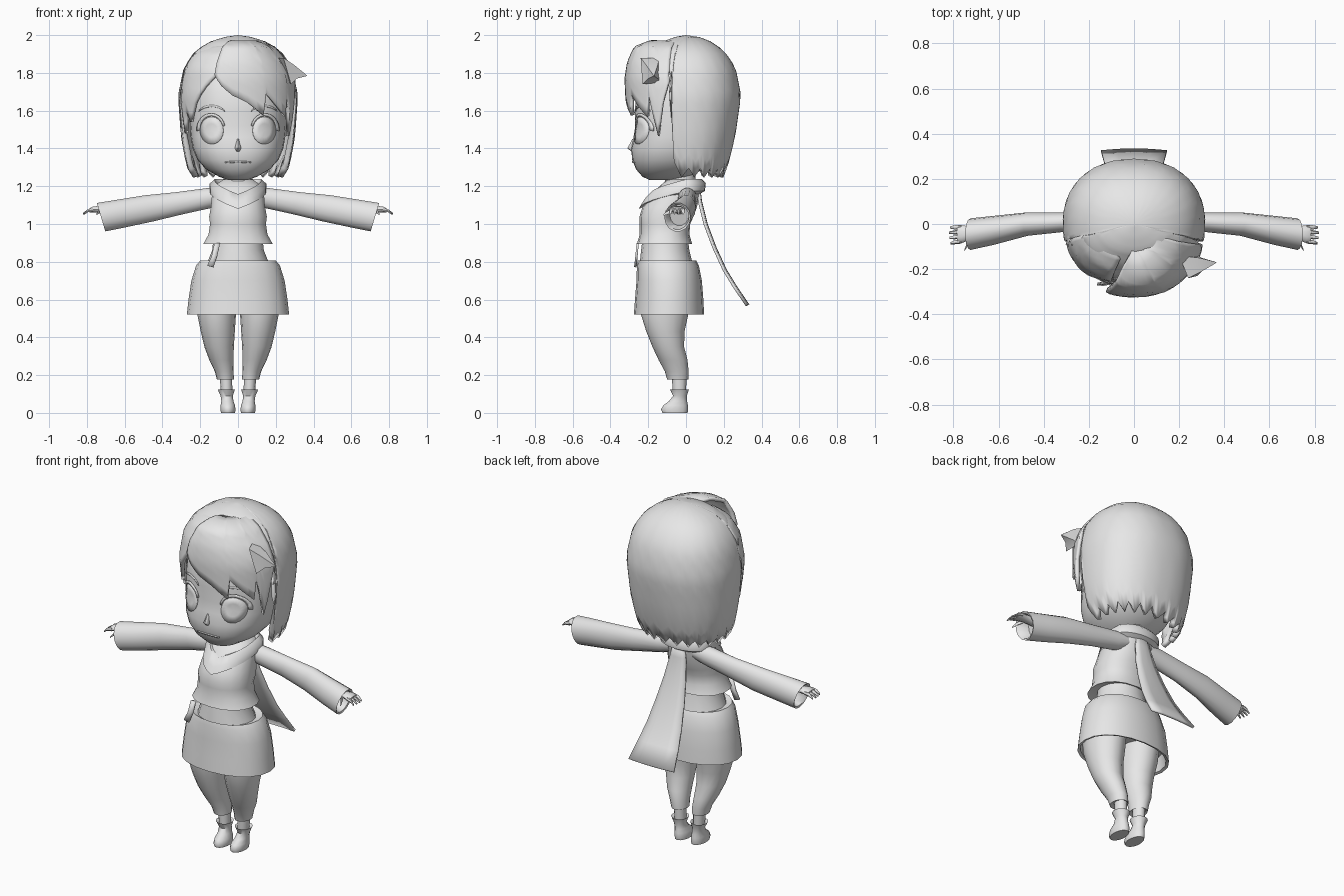
import bpy, bmesh, math
from mathutils import Vector
from mathutils.bvhtree import BVHTree

GREY = bpy.data.materials.new("plain_grey")
GREY.diffuse_color = (0.8, 0.8, 0.8, 1)


def grid(name, rows, close=False, caps=False, mirror=False, thick=0, angle=50, away=None):
    """Skin rows of points into a surface; optional end caps, mirror and thickness."""
    bm = bmesh.new()
    vs = [[bm.verts.new(p) for p in r] for r in rows]
    n = len(rows[0])
    for a, b in zip(vs, vs[1:]):
        for i in range(n if close else n - 1):
            j = (i + 1) % n
            bm.faces.new((a[i], a[j], b[j], b[i]))
    if caps:
        bm.faces.new(vs[0])
        bm.faces.new(vs[-1])
    bmesh.ops.remove_doubles(bm, verts=bm.verts, dist=1e-4)
    bmesh.ops.recalc_face_normals(bm, faces=bm.faces)
    if away is not None:   # make open sheets face away from a point
        s = sum(f.normal.dot(f.calc_center_median() - Vector(away)) * f.calc_area() for f in bm.faces)
        if s < 0:
            bmesh.ops.reverse_faces(bm, faces=bm.faces)
    me = bpy.data.meshes.new(name)
    bm.to_mesh(me)
    bm.free()
    me.materials.append(GREY)
    me.shade_smooth()
    me.set_sharp_from_angle(angle=math.radians(angle))
    ob = bpy.data.objects.new(name, me)
    bpy.context.collection.objects.link(ob)
    if thick:
        m = ob.modifiers.new("thickness", 'SOLIDIFY')
        m.thickness, m.offset = thick, -1
    if mirror:
        ob.modifiers.new("mirror", 'MIRROR')
    return ob


def spow(v, e):
    return math.copysign(abs(v) ** e, v)


def column(name, rings, n=16, e=1.0, **kw):
    """Upright body part: rings of (z, centre x, half width, front y, back y)."""
    rows = []
    for z, cx, rx, f, b in rings:
        rows.append([(cx + rx * spow(math.sin(t), e), (f + b) / 2 - (b - f) / 2 * spow(math.cos(t), e), z)
                     for t in (2 * math.pi * i / n for i in range(n))])
    return grid(name, rows, close=True, caps=True, **kw)


def limb(name, rings, n=12, slant=0.0, **kw):
    """Part running along x: rings of (x, y, z, half depth, half height)."""
    rows = []
    for x, y, z, ry, rz in rings:
        rows.append([(x + slant * rz * math.sin(t), y + ry * math.cos(t), z + rz * math.sin(t))
                     for t in (2 * math.pi * i / n for i in range(n))])
    return grid(name, rows, close=True, caps=True, mirror=True, **kw)


def interp(tab, x):
    """Linear lookup in a table whose keys rise."""
    if x <= tab[0][0]:
        return tab[0][1:]
    for a, b in zip(tab, tab[1:]):
        if x <= b[0]:
            k = (x - a[0]) / (b[0] - a[0])
            return [p + (q - p) * k for p, q in zip(a[1:], b[1:])]
    return tab[-1][1:]


def shell(name, prof, edge, top, rows=12, thick=0.02):
    """Hair sheet: prof rows (z, half width, front, back); edge rows (angle from front, lower z)."""
    cols = []
    for a, b in zip(edge, edge[1:]):
        cols += [a, ((a[0] + b[0]) / 2, (a[1] + b[1]) / 2)]
    cols.append(edge[-1])
    ztop = prof[-1][0]
    out = [[top] * len(cols)]
    for r in range(1, rows + 1):
        u = (r / rows) ** 1.6
        line = []
        for deg, zb in cols:
            z = ztop + (zb - ztop) * u
            w, f, b = interp(prof, z)
            s, c = math.sin(math.radians(deg)), math.cos(math.radians(deg))
            c = spow(c, 0.9)
            line.append((w * spow(s, 0.9), -(f if c > 0 else b) * c, z))
        out.append(line)
    return grid(name, out, thick=thick, angle=60, away=(0, 0, 1.55))


# Head
head = column("head", [
    (1.232, 0, .05, -.19, -.04), (1.25, 0, .10, -.23, .02), (1.29, 0, .17, -.265, .09),
    (1.34, 0, .215, -.285, .14), (1.40, 0, .24, -.29, .18), (1.46, 0, .25, -.278, .2),
    (1.52, 0, .255, -.268, .22), (1.60, 0, .257, -.272, .23), (1.70, 0, .25, -.26, .23),
    (1.80, 0, .22, -.22, .2), (1.88, 0, .13, -.12, .12)], n=28, e=.88)
tree = BVHTree.FromPolygons([v.co for v in head.data.vertices], [p.vertices for p in head.data.polygons])


def plate(name, rows, lift, mirror=True):
    """Thin facial detail laid on the head; rows of (x, z)."""
    out = []
    for r in rows:
        line = []
        for x, z in r:
            hit = tree.ray_cast(Vector((x, -1, z)), Vector((0, 1, 0)))[0]
            line.append((x, hit.y - lift, z))
        out.append(line)
    grid(name, out, mirror=mirror, thick=.008, away=(0, 0, 1.5))


def arc(cx, cz, rx, rz, a0, a1, n):
    return [(cx + rx * math.cos(math.radians(a0 + (a1 - a0) * i / n)),
             cz + rz * math.sin(math.radians(a0 + (a1 - a0) * i / n))) for i in range(n + 1)]


# Face details
plate("eye", [arc(.14, 1.495, .062 * k, .072 * k, 0, 360, 20) for k in (0, .5, 1)], .006)
plate("upper_lash", [arc(.142, 1.497, .064, .074, 0, 165, 12), arc(.144, 1.5, .076, .086, -5, 165, 12)], .009)
plate("brow", [arc(.14, 1.56, .085, .06, 35, 145, 8), arc(.14, 1.56, .085, .07, 40, 140, 8)], .006)
plate("mouth", [[(x / 100, 1.333 - abs(x) * .0006) for x in range(-7, 8, 2)],
                [(x / 100, 1.325 - abs(x) * .0004) for x in range(-7, 8, 2)]], .006, False)
column("nose", [(1.385, 0, .012, -.292, -.26), (1.402, 0, .018, -.31, -.26), (1.45, 0, .006, -.284, -.25)], n=8)

# Hair: main cap with a ragged hem
cap = [(1.24, .235, .2, .195), (1.30, .272, .24, .22), (1.46, .302, .27, .26), (1.68, .318, .28, .292),
       (1.83, .287, .25, .262), (1.92, .225, .18, .2), (1.965, .15, .125, .135), (1.99, .07, .06, .07), (2.0, .0, .0, .0)]
hem = [(t, 1.82) for t in range(0, 71, 14)] + [(75, 1.78), (77, 1.33)]
hem += [(77 + 206 * i / 26, 1.245 if i % 2 else 1.295) for i in range(1, 26)]
hem += [(283, 1.33), (285, 1.78)] + [(t, 1.82) for t in range(290, 361, 14)]
shell("hair_cap", cap, hem, (0, 0, 2.0), rows=14, thick=.03)

# Hair: swept fringe on one side of the parting, shorter bang on the other
bang = [(1.45, .30, .3, .3), (1.6, .318, .318, .3), (1.77, .312, .326, .3), (1.86, .27, .312, .3),
        (1.94, .2, .275, .3), (1.97, .12, .2, .3), (1.978, .06, .16, .3)]
shell("fringe", bang, [(-22, 1.79), (-14, 1.73), (-4, 1.68), (8, 1.64), (23, 1.575), (26, 1.69), (38, 1.63),
                       (51, 1.57), (54, 1.69), (63, 1.465), (70, 1.64), (76, 1.76)], (.0, -.1, 1.965))
side = [(1.45, .295, .26, .3), (1.68, .315, .285, .3), (1.82, .292, .265, .3), (1.9, .245, .22, .3), (1.945, .17, .16, .3)]
shell("side_bang", side, [(-78, 1.72), (-70, 1.48), (-62, 1.6), (-55, 1.54), (-45, 1.64), (-32, 1.73), (-18, 1.8)],
      (-.08, -.1, 1.95))
# Loose lock sticking out at the side
grid("loose_lock", [[(.24, -.24, 1.88), (.2, -.14, 1.88), (.27, -.13, 1.75), (.28, -.23, 1.74)],
                    [(.3, -.21, 1.84), (.29, -.15, 1.84), (.3, -.15, 1.77), (.31, -.2, 1.77)],
                    [(.365, -.172, 1.787), (.363, -.168, 1.787), (.362, -.168, 1.783), (.363, -.172, 1.783)]],
     close=True, caps=True)

# Neck, top, waist and skirt
column("neck", [(1.15, 0, .075, -.11, .05), (1.27, 0, .07, -.11, .05)])
column("top_garment", [
    (.91, 0, .14, -.21, .0), (.893, 0, .187, -.26, .033), (.945, 0, .158, -.245, .018), (1.0, 0, .15, -.245, .022),
    (1.04, 0, .155, -.246, .04), (1.09, 0, .145, -.23, .058), (1.15, 0, .14, -.19, .072),
    (1.2, 0, .13, -.14, .078), (1.235, 0, .08, -.1, .05)], n=18, e=.9)
column("waist", [(.92, 0, .13, -.23, .01), (.86, 0, .137, -.238, .018), (.79, 0, .165, -.245, .035)])
column("skirt", [
    (.79, 0, .15, -.23, .03), (.806, 0, .2, -.255, .055), (.78, 0, .222, -.26, .068), (.7, 0, .247, -.262, .084),
    (.6, 0, .262, -.27, .092), (.52, 0, .271, -.276, .096), (.525, 0, .255, -.262, .082), (.6, 0, .24, -.255, .075)],
    n=20, e=.92)
# Belt end
grid("belt_end", [[(-.125, -.262, .9), (-.095, -.262, .9)], [(-.14, -.268, .83), (-.11, -.268, .83)],
                  [(-.163, -.272, .78), (-.13, -.275, .772)]], thick=.012, away=(0, 0, .85))

# Scarf wrapped round the neck, dipping to a point in front
rows = []
for r, f, b, z, dip in ((.095, .13, .06, 1.2, .04), (.125, .19, .085, 1.238, .08), (.15, .228, .105, 1.215, .1),
                        (.15, .25, .1, 1.175, .095), (.13, .225, .075, 1.16, .07)):
    line = []
    for i in range(24):
        t = 2 * math.pi * i / 24
        a = min(t, 2 * math.pi - t)
        c = math.cos(t)
        line.append((r * math.sin(t), -(f if c > 0 else b) * c, z - dip * max(0, 1 - a / 1.6)))
    rows.append(line)
grid("scarf", rows, close=True, away=(0, -.05, 1.17))
# Scarf tail widening down the back
tail = [(.075, 1.2, .035), (.085, 1.12, .05), (.115, 1.0, .07), (.16, .88, .09), (.215, .76, .11), (.27, .67, .128), (.335, .575, .146)]
grid("scarf_tail", [[(w * k, y - .008 * k * k, z) for k in (-1, -.5, 0, .5, 1)] for y, z, w in tail],
     thick=.014, away=(0, -.3, 1.0))

# Legs and shoes
column("leg", [
    (.62, .115, .105, -.245, .03), (.52, .113, .102, -.238, .012), (.43, .107, .09, -.21, -.008),
    (.35, .1, .078, -.178, -.01), (.28, .088, .064, -.145, .008), (.22, .073, .05, -.112, .014),
    (.178, .067, .045, -.1, .012), (.185, .063, .03, -.08, .0)], mirror=True)
column("ankle", [(.2, .064, .033, -.075, .003), (.1, .06, .03, -.07, .0)], n=12, mirror=True)
column("shoe", [
    (.0, .053, .038, -.125, .008), (.018, .053, .041, -.132, .012), (.04, .054, .039, -.12, .01),
    (.062, .056, .033, -.09, .006), (.09, .06, .033, -.068, .004), (.125, .062, .047, -.085, .016),
    (.115, .062, .032, -.07, .004)], n=14, mirror=True)

# Sleeves, flaring to an open cuff
limb("sleeve", [
    (.08, .01, 1.15, .045, .04), (.15, .006, 1.138, .048, .053), (.31, .008, 1.11, .043, .06),
    (.47, 0, 1.083, .052, .071), (.62, -.028, 1.055, .064, .075), (.725, -.045, 1.036, .07, .077),
    (.72, -.045, 1.036, .06, .066), (.66, -.035, 1.046, .05, .055)], n=14, slant=.3)
# Hands with four fingers and a thumb
limb("palm", [(.65, -.035, 1.07, .025, .02), (.72, -.04, 1.078, .028, .019), (.765, -.045, 1.077, .04, .017),
              (.785, -.046, 1.073, .034, .012)], n=10)
for i in range(4):
    y = -.014 - .021 * i
    tip = .822 - .006 * abs(i - 1.3)
    limb("finger", [(.765, y, 1.076, .01, .011), (.795, y * 1.05, 1.07, .009, .009),
                    (tip, y * 1.1, 1.055, .005, .005)], n=6)
limb("thumb", [(.72, -.06, 1.072, .014, .012), (.738, -.088, 1.063, .011, .01), (.75, -.115, 1.05, .005, .005)], n=6)
